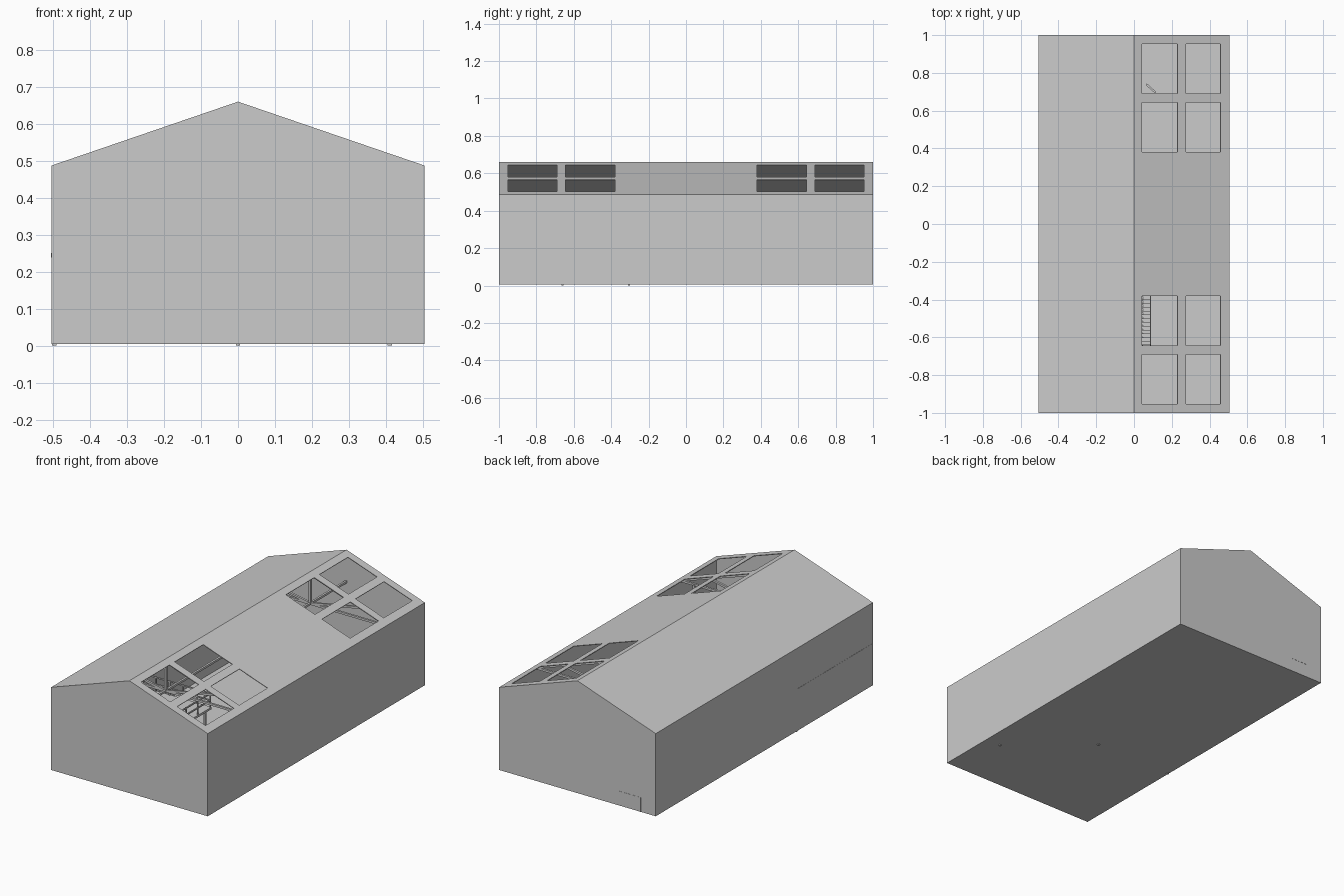
import bpy, bmesh
from mathutils import Vector

if "Cube" in bpy.data.objects:
    bpy.data.objects.remove(bpy.data.objects["Cube"])

HX, EAVE, RIDGE, BASE = 0.505, 0.487, 0.66, 0.005

def roof_z(x):
    return RIDGE - (RIDGE - EAVE) * abs(x) / HX

def surface(name, polys, thick=0.004):
    """Flat polygons welded together, thickened inwards."""
    bm = bmesh.new()
    for p in polys:
        bm.faces.new([bm.verts.new(v) for v in p])
    bmesh.ops.remove_doubles(bm, verts=bm.verts, dist=1e-5)
    me = bpy.data.meshes.new(name)
    bm.to_mesh(me)
    bm.free()
    ob = bpy.data.objects.new(name, me)
    bpy.context.collection.objects.link(ob)
    mod = ob.modifiers.new("thickness", 'SOLIDIFY')
    mod.thickness, mod.offset = thick, -1
    return ob

def box(name, lo, hi):
    lo, hi = Vector(lo), Vector(hi)
    bpy.ops.mesh.primitive_cube_add(size=1, location=(lo + hi) / 2)
    ob = bpy.context.object
    ob.name, ob.scale = name, hi - lo
    return ob

def bar(name, a, b, w=0.012):
    """Square bar between two points."""
    a, b = Vector(a), Vector(b)
    d = b - a
    bpy.ops.mesh.primitive_cube_add(size=1, location=(a + b) / 2)
    ob = bpy.context.object
    ob.name, ob.scale = name, (w, w, d.length)
    ob.rotation_euler = d.to_track_quat('Z', 'Y').to_euler()
    return ob

# Hall: floor, walls, gables and closed left roof slope
gable = [(-HX, BASE), (HX, BASE), (HX, EAVE), (0, RIDGE), (-HX, EAVE)]
polys = [[(x, -1, z) for x, z in gable], [(x, 1, z) for x, z in reversed(gable)]]
for i in (0, 1, 3, 4):
    (x0, z0), (x1, z1) = gable[i], gable[(i + 1) % 5]
    polys.append([(x0, -1, z0), (x0, 1, z0), (x1, 1, z1), (x1, -1, z1)])
surface("hall_shell", polys)

# Right roof slope with eight skylight openings
xs = [0, 0.042, 0.23, 0.275, 0.457, HX]
ys = [-1, -0.953, -0.69, -0.643, -0.38, 0.38, 0.643, 0.69, 0.953, 1]
quads = []
for i in range(5):
    for j in range(9):
        if i in (1, 3) and j in (1, 3, 5, 7):
            continue
        x0, x1, y0, y1 = xs[i], xs[i + 1], ys[j], ys[j + 1]
        quads.append([(x0, y0, roof_z(x0)), (x1, y0, roof_z(x1)),
                      (x1, y1, roof_z(x1)), (x0, y1, roof_z(x0))])
surface("skylight_roof", quads)

# Roof trusses, tied by a long beam
TIE = 0.475
for y in (-0.666, 0, 0.666):
    bar("truss_tie", (-0.5, y, TIE), (0.5, y, TIE))
    bar("truss_king_post", (0, y, TIE), (0, y, 0.65))
    for s in (-1, 1):
        bar("truss_rafter", (s * 0.49, y, roof_z(0.49) - 0.012), (0, y, RIDGE - 0.014))
        bar("truss_brace", (0, y, TIE), (s * 0.335, y, roof_z(0.335) - 0.006))
bar("long_beam", (0, -1, TIE), (0, 1, TIE))

# Mezzanine deck, posts and railing
DECK = 0.25
box("mezzanine_deck", (-0.506, -0.99, DECK - 0.012), (0.04, -0.3, DECK))
bar("mezzanine_post", (0, -0.305, 0), (0, -0.305, DECK))
bar("mezzanine_post", (-0.497, -0.305, 0), (-0.497, -0.305, DECK))
bar("tall_post", (0.41, -0.66, 0), (0.41, -0.66, TIE))
for z in (0.29, 0.33):
    bar("front_rail", (-0.5, -0.305, z), (0.035, -0.305, z), 0.007)
    bar("side_rail", (0.035, -0.64, z), (0.035, -0.305, z), 0.007)
for i in range(7):
    x = -0.49 + i * 0.0875
    bar("rail_post", (x, -0.305, DECK), (x, -0.305, 0.335), 0.007)
for y in (-0.64, -0.53, -0.42):
    bar("rail_post", (0.035, y, DECK), (0.035, y, 0.335), 0.007)

# Staircase beside the mezzanine
N = 13
for i in range(N):
    y = -0.38 - i * 0.02
    z = DECK * (i + 1) / N
    box("stair_tread", (0.042, y - 0.02, z - 0.006), (0.09, y, z))
for x in (0.044, 0.088):
    bar("stair_stringer", (x, -0.38, 0.012), (x, -0.64, DECK - 0.006), 0.006)
bar("stair_handrail", (0.088, -0.38, 0.1), (0.088, -0.64, 0.335), 0.006)

# Back door frame
for x in (-0.405, -0.275):
    box("door_jamb", (x - 0.004, 0.99, 0.005), (x + 0.004, 1.001, 0.088))
box("door_lintel", (-0.409, 0.99, 0.083), (-0.271, 1.001, 0.089))

# Loose beam on the floor
bar("floor_bar", (0.065, 0.74, 0.015), (0.115, 0.695, 0.015), 0.01)
